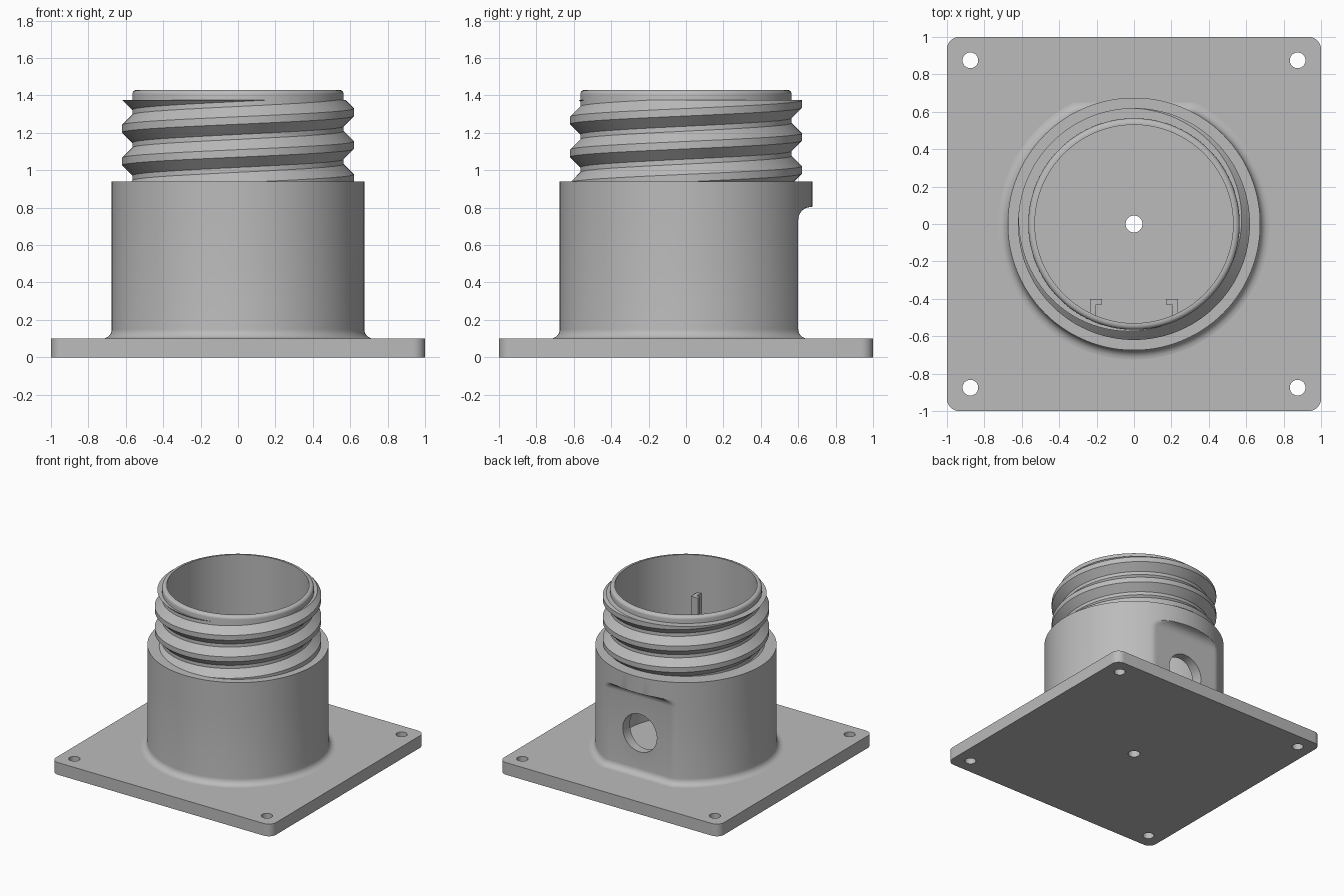
import bpy, bmesh, math
from mathutils import Vector

cube = bpy.data.objects.get("Cube")
if cube:
    bpy.data.objects.remove(cube, do_unlink=True)

grey = bpy.data.materials.new("plain grey")
grey.use_nodes = True
COLOUR = (0.5, 0.5, 0.5, 1)
grey.diffuse_color = COLOUR
grey.node_tree.nodes["Principled BSDF"].inputs["Base Color"].default_value = COLOUR


def make(name, bm):
    bmesh.ops.recalc_face_normals(bm, faces=bm.faces[:])
    mesh = bpy.data.meshes.new(name)
    bm.to_mesh(mesh)
    bm.free()
    mesh.materials.append(grey)
    obj = bpy.data.objects.new(name, mesh)
    bpy.context.collection.objects.link(obj)
    return obj


def activate(obj):
    bpy.ops.object.select_all(action='DESELECT')
    obj.select_set(True)
    bpy.context.view_layer.objects.active = obj


def smooth(obj):
    activate(obj)
    bpy.ops.object.shade_smooth_by_angle(angle=math.radians(25))


def loft(name, rings):
    """Skin closed rings of equal length and cap both ends."""
    bm = bmesh.new()
    loops = [[bm.verts.new(p) for p in ring] for ring in rings]
    n = len(loops[0])
    for a, b in zip(loops, loops[1:]):
        for i in range(n):
            j = (i + 1) % n
            bm.faces.new((a[i], a[j], b[j], b[i]))
    bm.faces.new(loops[0])
    bm.faces.new(loops[-1])
    return make(name, bm)


def drill(obj, centre, radius, depth, axis='Z'):
    """Cut a round hole and remove the cutter."""
    turn = (math.pi / 2, 0, 0) if axis == 'Y' else (0, 0, 0)
    bpy.ops.mesh.primitive_cylinder_add(vertices=48, radius=radius, depth=depth,
                                        location=centre, rotation=turn)
    cutter = bpy.context.object
    cutter.hide_render = True
    mod = obj.modifiers.new("hole", 'BOOLEAN')
    mod.operation, mod.solver, mod.object = 'DIFFERENCE', 'EXACT', cutter
    activate(obj)
    bpy.ops.object.modifier_apply(modifier=mod.name)
    bpy.data.objects.remove(cutter, do_unlink=True)


# Base plate with rounded corners and screw holes
PLATE, CORNER = 0.1, 0.065
outline = []
for k in range(4):
    sx, sy = ((1, 1), (-1, 1), (-1, -1), (1, -1))[k]
    for i in range(9):
        a = math.pi / 2 * (k + i / 8)
        outline.append((sx * (1 - CORNER) + CORNER * math.cos(a),
                        sy * (1 - CORNER) + CORNER * math.sin(a)))
plate = loft("base_plate", [[(x, y, z) for x, y in outline] for z in (0, PLATE)])
for sx in (-1, 1):
    for sy in (-1, 1):
        drill(plate, (sx * 0.875, sy * 0.875, 0), 0.042, 1)
drill(plate, (0, 0, 0), 0.045, 1)
smooth(plate)

# Hollow body: foot fillet, flat at the back, plain neck and cavity
BODY, FLAT, NECK, BORE = 0.675, 0.6, 0.565, 0.53
STEPS = 192


def ring(r, z, back=9):
    pts = []
    for i in range(STEPS):
        a = math.tau * i / STEPS
        pts.append((r * math.cos(a), min(r * math.sin(a), back), z))
    return pts


rings = [ring(BODY + 0.05, 0.05, FLAT + 0.05)]
for i in range(7):
    a = math.pi / 2 * i / 6
    o = 0.05 * (1 - math.sin(a))
    rings.append(ring(BODY + o, PLATE + 0.05 * (1 - math.cos(a)), FLAT + o))
for i in range(9):
    a = math.pi / 2 * i / 8
    rings.append(ring(BODY, 0.735 + 0.068 * math.sin(a),
                      FLAT + 0.068 * (1 - math.cos(a))))
rings += [ring(BODY, 0.805), ring(BODY, 0.94), ring(NECK, 0.94)]
for i in range(6):
    a = math.pi / 2 * i / 5
    rings.append(ring(NECK - 0.025 * (1 - math.cos(a)), 1.405 + 0.025 * math.sin(a)))
rings += [ring(BORE, 1.43), ring(BORE, PLATE + 0.002)]
body = loft("body", rings)
drill(body, (0, 0, 0), 0.045, 1)
drill(body, (0, 0.6, 0.44), 0.155, 0.4, 'Y')
smooth(body)

# Screw thread swept round the neck, trimmed level at both ends
PITCH, TURN = 0.176, 96
profile = [(0.55, -0.078), (NECK, -0.075), (0.62, -0.02),
           (0.62, 0.02), (NECK, 0.075), (0.55, 0.078)]
sections = []
for i in range(-4 * TURN, 2 * TURN):
    a = math.tau * i / TURN
    rise = 1.31 + PITCH * i / TURN
    sections.append([(r * math.cos(a), r * math.sin(a), rise + dz) for r, dz in profile])
thread = loft("screw_thread", sections)
bm = bmesh.new()
bm.from_mesh(thread.data)
for z, up in ((0.941, -1), (1.375, 1)):
    cut = bmesh.ops.bisect_plane(bm, geom=bm.verts[:] + bm.edges[:] + bm.faces[:],
                                 plane_co=Vector((0, 0, z)), plane_no=Vector((0, 0, up)),
                                 clear_outer=True)
    edges = [e for e in cut["geom_cut"] if isinstance(e, bmesh.types.BMEdge)]
    bmesh.ops.holes_fill(bm, edges=edges, sides=0)
bmesh.ops.recalc_face_normals(bm, faces=bm.faces[:])
bm.to_mesh(thread.data)
bm.free()
smooth(thread)

# Pair of L-shaped guide rails inside the front wall
rail = [(0.235, -0.5), (0.235, -0.4), (0.172, -0.4),
        (0.172, -0.43), (0.203, -0.43), (0.203, -0.5)]
for side, label in ((1, "left"), (-1, "right")):
    loft(label + "_guide_rail", [[(side * x, y, z) for x, y in rail] for z in (PLATE, 1.12)])
